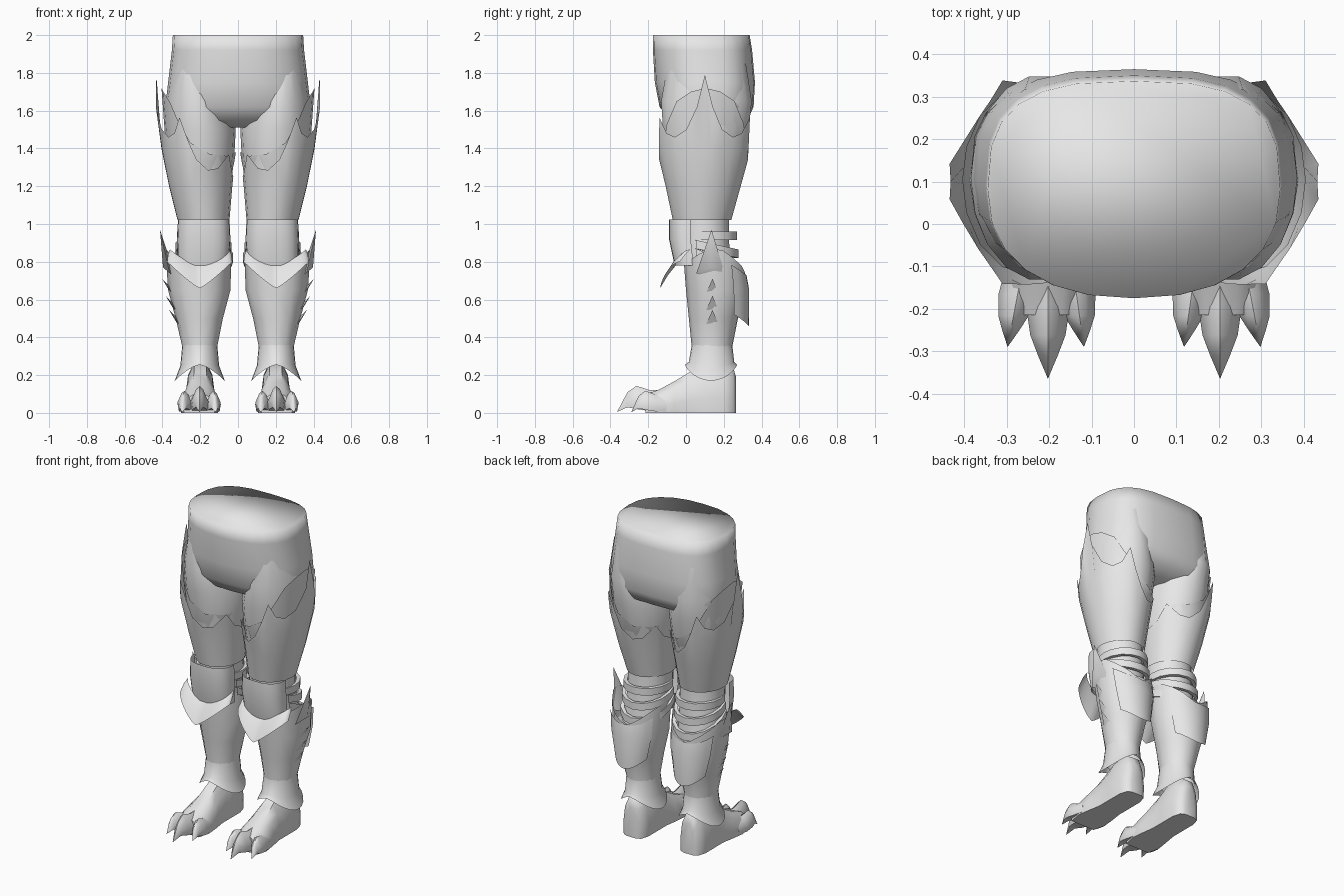
import bpy, bmesh, math
from mathutils import Vector

if "Cube" in bpy.data.objects:
    bpy.data.objects.remove(bpy.data.objects["Cube"])

grey = bpy.data.materials.new("plain_grey")
grey.diffuse_color = (0.8, 0.8, 0.8, 1)
grey.use_nodes = True
grey.node_tree.nodes["Principled BSDF"].inputs["Base Color"].default_value = grey.diffuse_color


def build(name, rows, closed=True, cap_top=False, cap_end=False, mirror=True, angle=50, recalc=False):
    """Skin rows of points (listed top down) into one smooth surface."""
    bm = bmesh.new()
    vs = [[bm.verts.new(p) for p in row] for row in rows]
    n = len(rows[0])
    for a, b in zip(vs, vs[1:]):
        for i in range(n if closed else n - 1):
            j = (i + 1) % n
            bm.faces.new((a[i], b[i], b[j], a[j]))
    if cap_top:
        bm.faces.new(vs[0])
    if cap_end:
        bm.faces.new(vs[-1][::-1])
    bmesh.ops.remove_doubles(bm, verts=bm.verts, dist=0.0005)
    if recalc:
        bmesh.ops.recalc_face_normals(bm, faces=bm.faces)
    me = bpy.data.meshes.new(name)
    bm.to_mesh(me)
    bm.free()
    me.materials.append(grey)
    for p in me.polygons:
        p.use_smooth = True
    me.set_sharp_from_angle(angle=math.radians(angle))
    ob = bpy.data.objects.new(name, me)
    bpy.context.collection.objects.link(ob)
    if mirror:
        m = ob.modifiers.new("other_side", 'MIRROR')
        m.use_mirror_merge = False
    return ob


def point(box, a, z=None, power=2.0):
    """Point at angle a on a rounded section box = (z, x0, x1, y0, y1)."""
    bz, x0, x1, y0, y1 = box
    c, s = math.cos(math.radians(a)), math.sin(math.radians(a))
    k = 2 / power
    return Vector(((x0 + x1) / 2 + (x1 - x0) / 2 * math.copysign(abs(c) ** k, c),
                   (y0 + y1) / 2 + (y1 - y0) / 2 * math.copysign(abs(s) ** k, s),
                   bz if z is None else z))


def ring(box, angles, power=2.0):
    return [point(box, a, None, power) for a in angles]


def section(boxes, z):
    """Interpolated section at height z; boxes run from top to bottom."""
    for a, b in zip(boxes, boxes[1:]):
        if z >= b[0] or b is boxes[-1]:
            t = (a[0] - z) / (a[0] - b[0])
            return (z,) + tuple(p + (q - p) * t for p, q in zip(a[1:], b[1:]))


def rim(boxes, heights):
    """Edge whose height changes from angle to angle."""
    return [point(section(boxes, z), a) for a, z in heights]


def both(heights):
    """Mirror a 0..180 rim list to the full turn, front like back."""
    return heights + [(360 - a, z) for a, z in heights[::-1] if 0 < a < 180]


def spike(name, base, tip, rx, ry, rz=0.0):
    """Four sided thorn; the base lies across the y and z/x directions."""
    b, t = Vector(base), Vector(tip)
    r = [b + Vector((rx, 0, rz)), b + Vector((0, ry, 0)), b - Vector((rx, 0, rz)), b - Vector((0, ry, 0))]
    return build(name, [[t] * 4, r], cap_end=True, angle=70, recalc=True)


FULL = list(range(0, 360, 20))

# Pelvis, squarer at the back
hips = [(2.0, -.345, .345, -.175, .337), (1.92, -.35, .35, -.175, .35), (1.75, -.37, .37, -.165, .365),
        (1.62, -.385, .385, -.14, .358), (1.55, -.37, .37, -.085, .325), (1.51, -.25, .25, 0, .22)]
build("pelvis", [[point(b, a, None, 2.9 if a < 180 else 2.3) for a in range(0, 360, 15)] for b in hips],
      cap_top=True, cap_end=True, mirror=False, angle=100)

# Thighs
thigh = [(1.85, .14, .34, -.1, .32), (1.65, .05, .385, -.135, .352), (1.5, .012, .388, -.125, .335),
         (1.35, .02, .37, -.105, .305), (1.1, .05, .32, -.06, .24)]
build("thigh", [ring(b, FULL) for b in thigh], cap_end=True)

# Curved hip plate below the spiked thigh guard
plate = [(1.75, .0, .405, -.15, .36), (1.55, .01, .405, -.14, .345), (1.36, .012, .385, -.118, .318),
         (1.2, .05, .34, -.07, .25)]
top = both([(0, 1.72), (18, 1.7), (38, 1.65), (58, 1.53), (75, 1.43), (105, 1.37), (140, 1.36), (180, 1.38)])
ang = [a for a, z in top]
build("hip_plate", [rim(plate, top), ring(section(plate, 1.33), ang), ring(plate[3], ang)])

# Thigh guard with a crown of spikes
guard = [(1.8, .02, .432, -.15, .35), (1.6, .012, .438, -.17, .37), (1.45, .012, .408, -.152, .342),
         (1.38, .012, .404, -.152, .34), (1.2, .03, .365, -.108, .29), (1.02, .045, .32, -.07, .24)]
top = both([(0, 1.79), (9, 1.62), (22, 1.5), (38, 1.46), (52, 1.48), (65, 1.565), (74, 1.44), (86, 1.34),
            (104, 1.285), (122, 1.295), (145, 1.37), (160, 1.28), (180, 1.25)])
ang = [a for a, z in top]
mid = [(a, min(z - .03, 1.4)) for a, z in top]
build("thigh_guard", [rim(guard, top), rim(guard, mid), ring(guard[4], ang), ring(guard[5], ang)])

# Knee joint
build("knee_joint", [ring(b, FULL) for b in [(1.08, .055, .31, -.05, .23), (.9, .055, .31, -.04, .23),
                                             (.7, .06, .33, .01, .26)]])

# Knee cap
cap = range(180, 361, 15)
build("knee_cap", [ring(b, cap, 2.6) for b in [(1.025, .045, .318, -.09, .14), (.92, .04, .322, -.09, .14),
                                             (.78, .05, .32, -.06, .14)]], closed=False)

# Flared pointed plate below the knee cap
rows = [[], [], []]
for a in range(180, 361, 10):
    c = abs(math.cos(math.radians(a)))
    rows[0].append(point((0, .045, .36, -.055, .1), a, .78 + .085 * c ** 1.5))
    rows[1].append(point((0, .035, .37, -.095, .09), a, .73 + .11 * c ** 1.3, 1.85))
    rows[2].append(point((0, .03, .375, -.137, .07), a, .66 + .14 * c ** 1.4, 1.7))
build("knee_flare", rows, closed=False)

# Straps behind the knee, sloping down to the back
back = range(-25, 206, 23)
for i in range(3):
    z, grow = .96 - .06 * i, .008 * i
    rows = []
    for dz, out in ((0, -.02), (0, 0), (-.045, 0), (-.045, -.02)):
        row = []
        for a in back:
            s = math.sin(math.radians(a))
            e = out + grow
            row.append(point((0, .042 - e, .322 + e, -.04, .27 + e), a, z + dz - .035 * i * s))
        rows.append(row)
    build("knee_strap_%d" % (i + 1), rows, closed=False)

# Shin guard
shin = [(.9, .035, .385, -.015, .29), (.78, .033, .385, -.01, .315), (.65, .04, .37, .0, .315),
        (.5, .08, .33, .015, .275), (.35, .11, .295, .03, .245), (.26, .105, .3, .03, .25)]
top = [(0, .87), (20, .86), (40, .82), (60, .78), (75, .75), (90, .73), (105, .75), (120, .78), (140, .82),
       (160, .85), (180, .86), (210, .83), (240, .8), (270, .78), (300, .8), (330, .84)]
ang = [a for a, z in top]
build("shin_guard", [rim(shin, top)] + [ring(b, ang) for b in shin[2:]])

# Calf plate
rows = [[], [], []]
for a in range(30, 151, 12):
    s = math.sin(math.radians(a))
    rows[0].append(point((0, .04, .385, 0, .32), a, .84 - .11 * s))
    rows[1].append(point((0, .045, .37, .01, .333), a, .66))
    rows[2].append(point((0, .078, .332, .02, .333), a, .54 - .08 * s ** 2))
build("calf_plate", rows, closed=False)

# Thorns on the outside of the shin
spike("shin_thorn_1", (.362, .13, .74), (.413, .135, .97), .035, .075, .03)
for i, (x, z) in enumerate([(.402, .71), (.383, .62), (.365, .545)]):
    spike("shin_thorn_%d" % (i + 2), (x - .055, .14, z - .08), (x, .14, z), .02, .035, .045)

# Ankle cuff
rows = [[], [], []]
for a in range(0, 360, 15):
    c = abs(math.cos(math.radians(a)))
    rows[0].append(point((0, .11, .295, .03, .245), a, .36))
    rows[1].append(point((0, .1, .305, .015, .255), a, .27 - .02 * c))
    rows[2].append(point((0, .07, .335, -.005, .27), a, .255 - .085 * c ** 1.5))
build("ankle_cuff", rows)

# Foot, lofted from a rounded heel to the toes
rows = []
for y, x0, x1, h in [(.264, .165, .235, .2), (.25, .135, .265, .25), (.2, .12, .28, .28), (.1, .12, .28, .27),
                     (.02, .12, .28, .225), (-.06, .108, .295, .175), (-.14, .1, .307, .13), (-.215, .12, .29, .1)]:
    w, m = (x1 - x0) / 2, (x0 + x1) / 2
    rows.append([(m + w * u, y, h * v) for u, v in [(.95, 0), (1, .3), (.8, .72), (.4, .96), (-.4, .96),
                                                     (-.8, .72), (-1, .3), (-.95, 0)]])
build("foot", rows, cap_top=True, cap_end=True, recalc=True)

# Toes with hooked claws
for name, x, tx, shift, w in [("middle", .203, .203, 0, .052), ("inner", .145, .118, .075, .045),
                              ("outer", .262, .298, .075, .045)]:
    rows = []
    for y, k, lo, hi in [(-.1, .9, .01, .125), (-.19, 1, .01, .12), (-.262, .8, .02, .143),
                         (-.31, .45, .03, .11), (-.365, 0, .005, .005)]:
        t = (-.1 - y) / .265
        cx = x + (tx - x) * t
        y += shift * t
        d = 1 if shift == 0 else .82
        rows.append([(cx + w * k * u, y, (lo + (hi - lo) * v) * d)
                     for u, v in [(.85, 0), (1, .4), (.45, .85), (0, 1), (-.45, .85), (-1, .4), (-.85, 0)]])
    build(name + "_toe", rows, cap_top=True, recalc=True)
